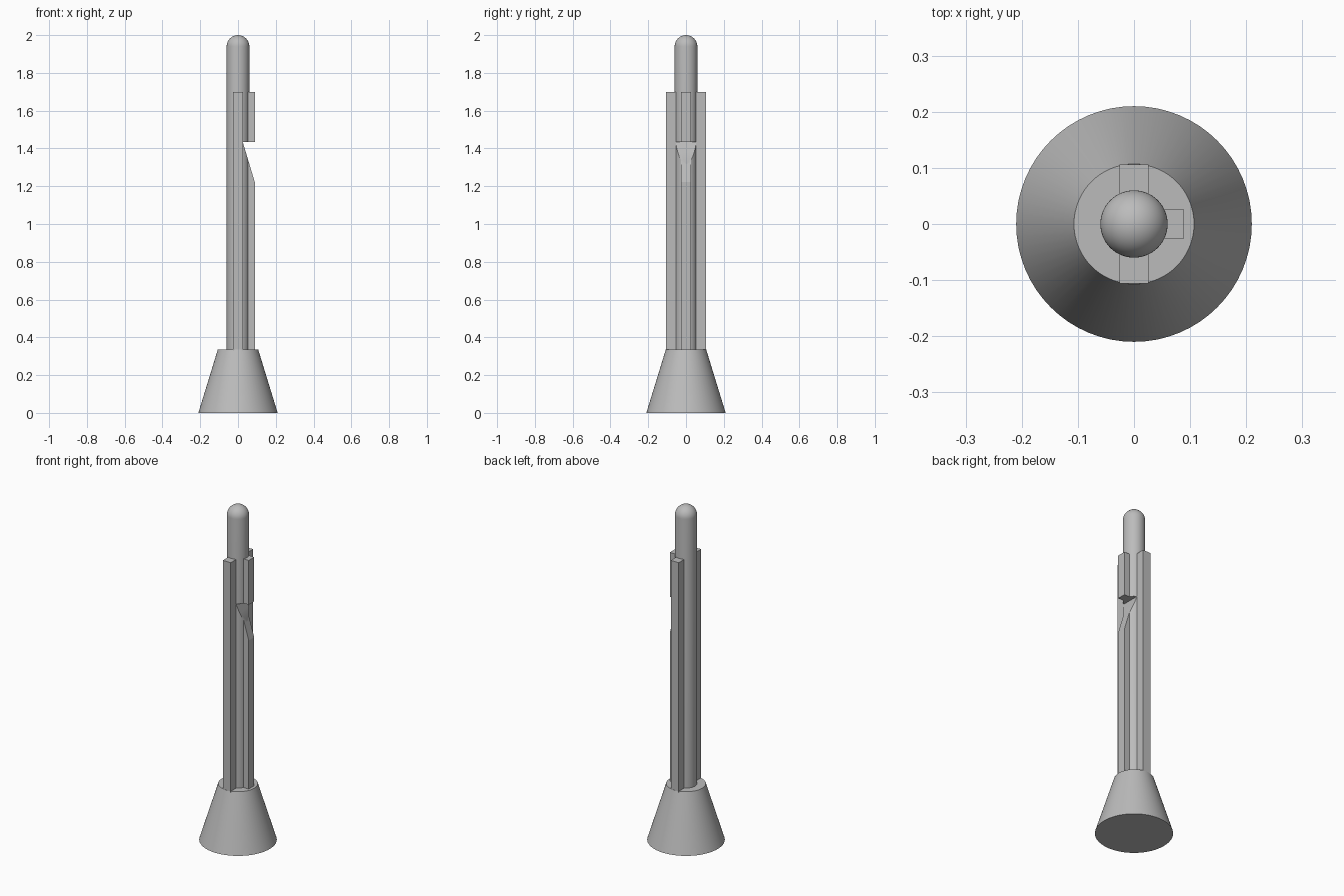
import bpy, bmesh, math

if "Cube" in bpy.data.objects:
    bpy.data.objects.remove(bpy.data.objects["Cube"], do_unlink=True)

grey = bpy.data.materials.new("plain grey")
grey.use_nodes = True
color = (0.5, 0.5, 0.5, 1)
grey.diffuse_color = color
grey.node_tree.nodes["Principled BSDF"].inputs["Base Color"].default_value = color

BARREL_R, RIB_HALF, BASE_TOP, RIB_TOP = 0.06, 0.026, 0.335, 1.70


def finish(name, bm):
    bmesh.ops.recalc_face_normals(bm, faces=bm.faces)
    mesh = bpy.data.meshes.new(name)
    bm.to_mesh(mesh)
    bm.free()
    obj = bpy.data.objects.new(name, mesh)
    bpy.context.collection.objects.link(obj)
    mesh.materials.append(grey)
    return obj


def lathe(name, profile, steps=64):
    """Revolve (radius, height) points around the z axis."""
    bm = bmesh.new()
    verts = [bm.verts.new((r, 0, z)) for r, z in profile]
    edges = [bm.edges.new(pair) for pair in zip(verts, verts[1:])]
    bmesh.ops.spin(bm, geom=verts + edges, axis=(0, 0, 1), cent=(0, 0, 0),
                   angle=math.tau, steps=steps, use_duplicate=False)
    bmesh.ops.remove_doubles(bm, verts=bm.verts, dist=1e-5)
    return finish(name, bm)


def prism(name, outline, half):
    """Extrude an (x, z) outline along y, centred."""
    bm = bmesh.new()
    face = bm.faces.new([bm.verts.new((x, -half, z)) for x, z in outline])
    moved = bmesh.ops.extrude_face_region(bm, geom=[face])["geom"]
    bmesh.ops.translate(bm, vec=(0, 2 * half, 0),
                        verts=[v for v in moved if isinstance(v, bmesh.types.BMVert)])
    return finish(name, bm)


def rib(name, reach, turn):
    outline = [(0.04, BASE_TOP - 0.02), (reach, BASE_TOP - 0.02),
               (reach, RIB_TOP), (0.04, RIB_TOP)]
    obj = prism(name, outline, RIB_HALF)
    obj.rotation_euler.z = turn
    return obj


# Tapered foot
base = lathe("tapered_base", [(0, 0), (0.21, 0), (0.107, BASE_TOP), (0, BASE_TOP)])

# Round barrel with a domed tip
dome = [(BARREL_R * math.cos(a), 2 - BARREL_R + BARREL_R * math.sin(a))
        for a in (math.pi / 2 * i / 12 for i in range(12))]
barrel = lathe("barrel", [(0, 0.3), (BARREL_R, 0.3)] + dome + [(0, 2)])

# Ribs on the front, back and left
rib("front_rib", 0.106, -math.pi / 2)
rib("back_rib", 0.106, math.pi / 2)
left_rib = rib("left_rib", 0.089, 0)

# Slanted notch through the left rib into the barrel
cutter = prism("notch_cutter", [(0.025, 1.435), (0.088, 1.225),
                                (0.13, 1.085), (0.13, 1.435)], 0.058)
cutter.hide_render = True
for obj in (barrel, left_rib):
    mod = obj.modifiers.new("notch", "BOOLEAN")
    mod.object = cutter
    mod.solver = "EXACT"
    bpy.context.view_layer.objects.active = obj
    bpy.ops.object.modifier_apply(modifier=mod.name)
bpy.data.objects.remove(cutter, do_unlink=True)

# Smooth round surfaces, keep sharp edges
bpy.ops.object.select_all(action="DESELECT")
for obj in (base, barrel):
    obj.select_set(True)
bpy.context.view_layer.objects.active = barrel
bpy.ops.object.shade_smooth_by_angle(angle=math.radians(30))
